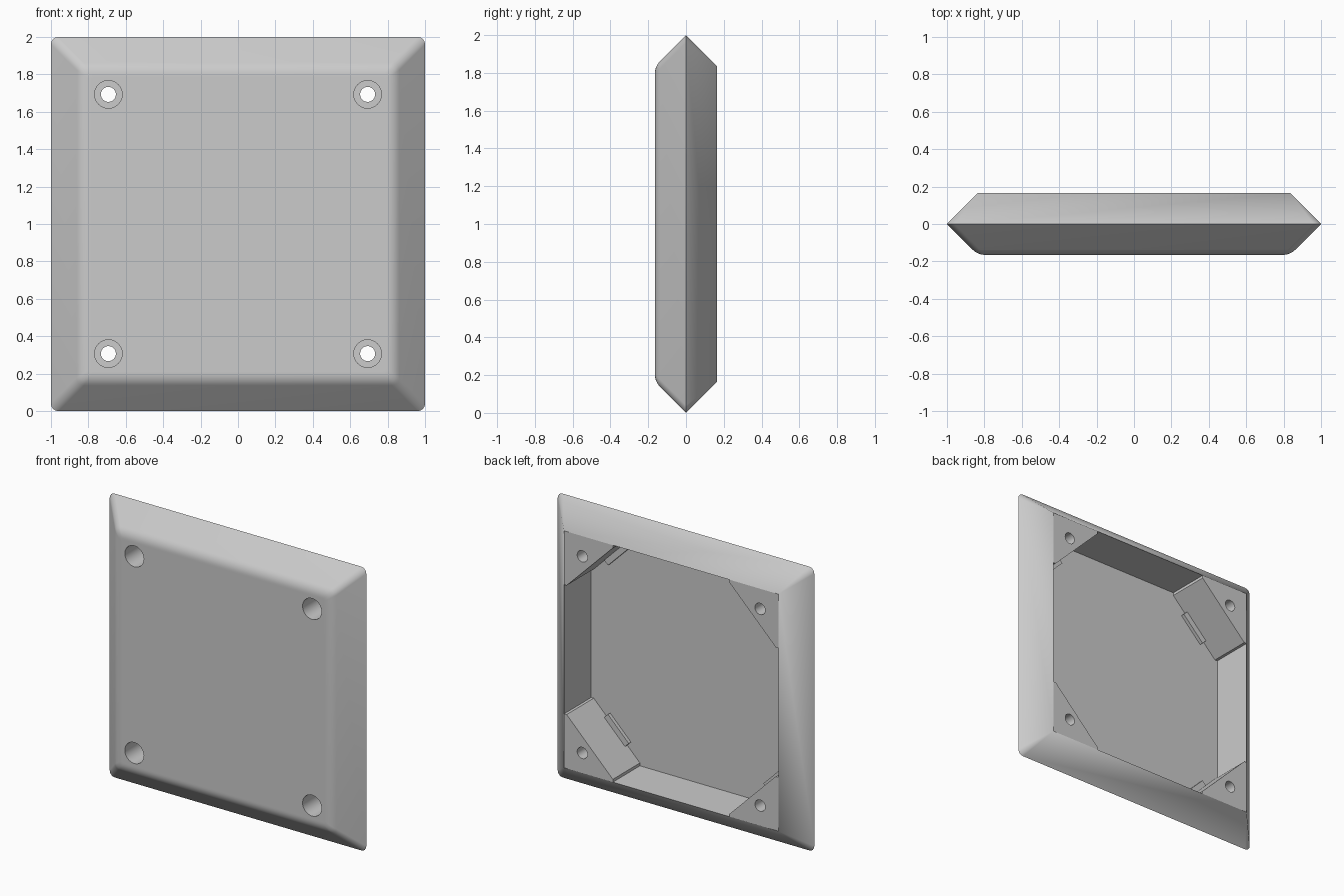
import bpy, bmesh, math
from mathutils import Vector, Matrix

cube = bpy.data.objects.get("Cube")
if cube:
    bpy.data.objects.remove(cube, do_unlink=True)

grey = bpy.data.materials.new("light_grey")
grey.use_nodes = True
grey.diffuse_color = (0.6, 0.6, 0.6, 1)
grey.node_tree.nodes["Principled BSDF"].inputs["Base Color"].default_value = (0.6, 0.6, 0.6, 1)

HALF = 0.835      # half width of the rear opening
DEPTH = 0.165     # half thickness
FLOOR = -0.137    # inner face of the front plate
HOLE = 0.693      # hole distance from the centre
STEPS = 6
CORNERS = [(sx, sz) for sx in (-1, 1) for sz in (-1, 1)]


def make_object(name, bm):
    bmesh.ops.remove_doubles(bm, verts=bm.verts[:], dist=1e-5)
    bmesh.ops.recalc_face_normals(bm, faces=bm.faces[:])
    mesh = bpy.data.meshes.new(name)
    bm.to_mesh(mesh)
    bm.free()
    mesh.materials.append(grey)
    obj = bpy.data.objects.new(name, mesh)
    bpy.context.collection.objects.link(obj)
    return obj


def ring(bm, y, half, radius):
    """Rounded square in the plane at y."""
    verts = []
    for q in range(4):
        mid = math.radians(45 + 90 * q)
        cx = math.copysign(half - radius, math.cos(mid))
        cz = math.copysign(half - radius, math.sin(mid))
        for i in range(STEPS + 1):
            a = math.radians(90 * q) + math.pi / 2 * i / STEPS
            verts.append(bm.verts.new((cx + radius * math.cos(a), y, 1 + cz + radius * math.sin(a))))
    return verts


def prism(name, points, y0, y1, sx, sz):
    """Extrude a profile measured inward from an opening corner."""
    bm = bmesh.new()
    ends = [[bm.verts.new((sx * (HALF - u), y, 1 + sz * (HALF - v))) for u, v in points] for y in (y0, y1)]
    for end in ends:
        bm.faces.new(end)
    for i in range(len(points)):
        j = (i + 1) % len(points)
        bm.faces.new((ends[0][i], ends[0][j], ends[1][j], ends[1][i]))
    return make_object(name, bm)


# Hollow shell: floor, straight walls, rear lip, widest edge, front rounding
bm = bmesh.new()
levels = [(FLOOR, HALF, 0), (DEPTH, HALF, 0), (0, 1, 0.04)]
blend = 0.04                                   # tangent length of the front fillet
fillet = blend / math.tan(math.pi / 8)
for i in range(STEPS + 1):
    a = math.pi / 4 * (1 - i / STEPS)
    levels.append((-DEPTH + fillet * (1 - math.cos(a)),
                   HALF - blend + fillet * math.sin(a),
                   0.04 - 0.02 * i / STEPS))
levels.append((-DEPTH, HALF - blend - 0.01, 0.015))
rings = [ring(bm, *level) for level in levels]
for a, b in zip(rings, rings[1:]):
    for i in range(len(a)):
        j = (i + 1) % len(a)
        bm.faces.new((a[i], a[j], b[j], b[i]))
bmesh.ops.remove_doubles(bm, verts=bm.verts[:], dist=1e-5)
boundary = [e for e in bm.edges if e.is_boundary]
bmesh.ops.holes_fill(bm, edges=boundary, sides=0)
shell = make_object("panel_shell", bm)

# Corner blocks and the small tabs at their feet
block_profile = [(0, 0), (0.38, 0), (0.38, 0.02), (0.02, 0.38), (0, 0.38)]
tab_profile = [(0.28, 0.118), (0.31, 0.148), (0.148, 0.31), (0.118, 0.28)]
blocks = []
for sx, sz in CORNERS:
    place = ("upper" if sz > 0 else "lower") + ("_left" if sx > 0 else "_right")
    blocks.append(prism("corner_block_" + place, block_profile, FLOOR - 0.001, DEPTH, sx, sz))
    prism("tab_" + place, tab_profile, FLOOR - 0.002, FLOOR + 0.025, sx, sz)

# Stepped screw holes
bm = bmesh.new()
for sx, sz in CORNERS:
    outline = [(-0.3, 0.074), (0.03, 0.074), (0.03, 0.04), (0.3, 0.04)]
    loops = []
    for y, r in outline:
        loops.append([bm.verts.new((sx * HOLE + r * math.cos(math.tau * k / 32), y,
                                    1 + sz * HOLE + r * math.sin(math.tau * k / 32))) for k in range(32)])
    for a, b in zip(loops, loops[1:]):
        for k in range(32):
            m = (k + 1) % 32
            bm.faces.new((a[k], a[m], b[m], b[k]))
    bm.faces.new(loops[0])
    bm.faces.new(loops[-1])
cutter = make_object("hole_cutter", bm)
cutter.hide_render = True

for obj in [shell] + blocks:
    cut = obj.modifiers.new("holes", "BOOLEAN")
    cut.operation = "DIFFERENCE"
    cut.solver = "EXACT"
    cut.object = cutter
    bpy.ops.object.select_all(action="DESELECT")
    bpy.context.view_layer.objects.active = obj
    obj.select_set(True)
    bpy.ops.object.modifier_apply(modifier=cut.name)
    bpy.ops.object.shade_smooth_by_angle(angle=math.radians(30))
bpy.data.objects.remove(cutter, do_unlink=True)
